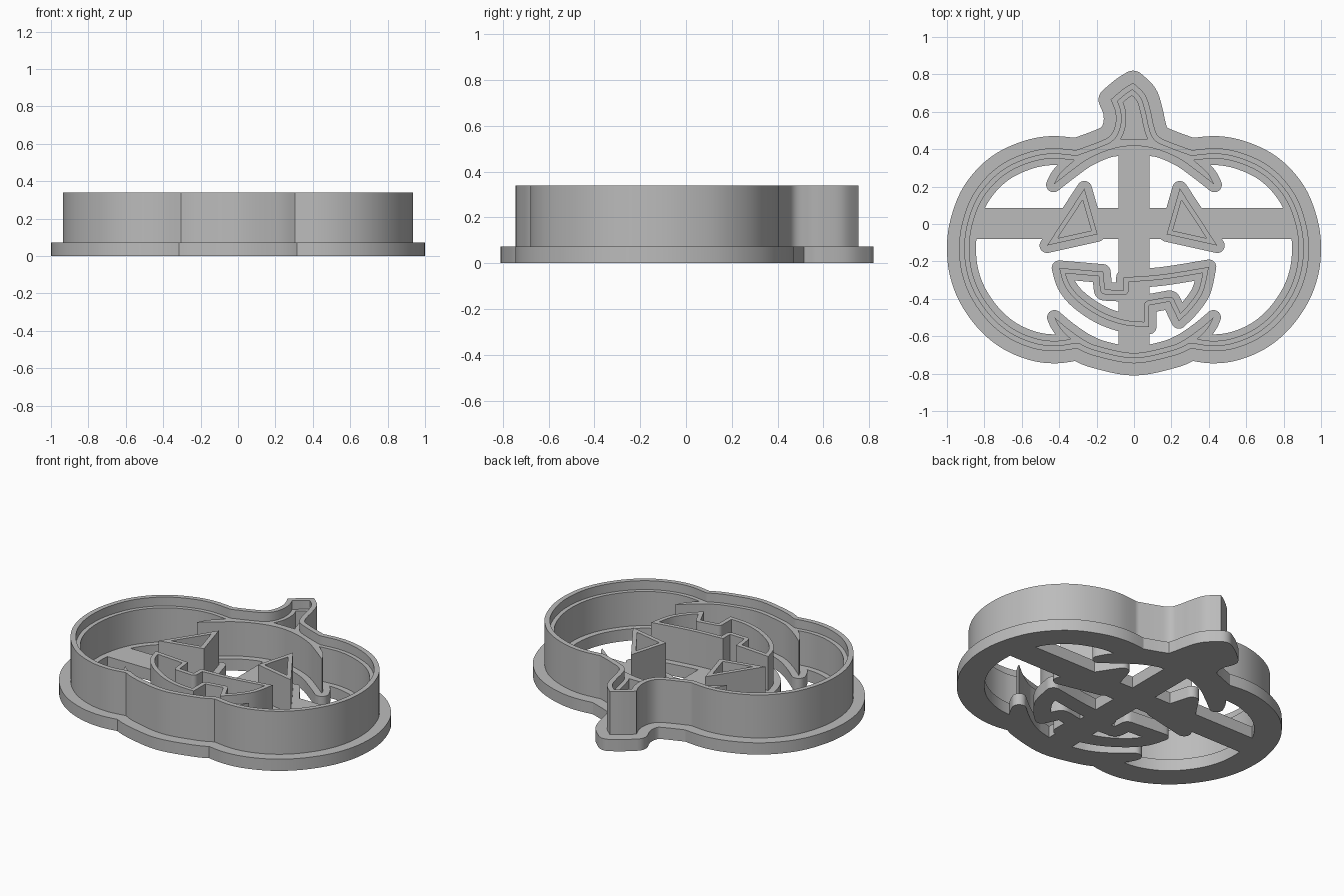
import bpy, bmesh, math
from mathutils import Vector
from mathutils.geometry import delaunay_2d_cdt, intersect_point_line

if "Cube" in bpy.data.objects:
    bpy.data.objects.remove(bpy.data.objects["Cube"])

grey = bpy.data.materials.new("plain grey")
grey.use_nodes = True
grey.diffuse_color = (0.5, 0.5, 0.5, 1)
grey.node_tree.nodes["Principled BSDF"].inputs["Base Color"].default_value = (0.5, 0.5, 0.5, 1)

BASE_TOP, STAMP_TOP, CUTTER_TOP = 0.073, 0.285, 0.34
WALL, FOOT = 0.026, 0.04
STEPS = 6


def flip(points, centre=0.0):
    """Mirror a run of points left to right, keeping the turning direction."""
    return [(2 * centre - x, y) for x, y in reversed(points)]


def outline(*runs):
    """Join runs of points into a closed loop: smooth in each run, sharp between runs."""
    loop = []
    for run in runs:
        p = [Vector(q) for q in run]
        p = [p[0]] + p + [p[-1]]
        for a, b, c, d in zip(p, p[1:], p[2:], p[3:]):
            for i in range(STEPS):
                t = i / STEPS
                loop.append(0.5 * (2 * b + (c - a) * t + (2 * a - 5 * b + 4 * c - d) * t ** 2
                                   + (3 * b - a - 3 * c + d) * t ** 3))
    area = sum(a.x * b.y - b.x * a.y for a, b in zip(loop, loop[1:] + loop[:1]))
    return loop if area > 0 else loop[::-1]


def straight(*corners):
    """Closed loop with straight sides."""
    return outline(*zip(corners, corners[1:] + corners[:1]))


def gap(point, loop):
    """Distance from a point to a loop."""
    best = 9.0
    for a, b in zip(loop, loop[1:] + loop[:1]):
        q, t = intersect_point_line(point, a, b)
        q = Vector(q[:2]) if 0 <= t <= 1 else (a if t < 0 else b)
        best = min(best, (point - q).length)
    return best


def offset(loop, d):
    """Grow (d > 0) or shrink a loop, with round outer corners and crossed-over points dropped."""
    result = []
    for i, p in enumerate(loop):
        u = (p - loop[i - 1]).normalized()
        v = (loop[(i + 1) % len(loop)] - p).normalized()
        turn = math.atan2(u.x * v.y - u.y * v.x, u.dot(v))
        n = Vector((u.y, -u.x))
        if turn * d > 0 and abs(turn) > 0.25:
            count = max(2, round(abs(turn) / 0.25))
            for k in range(count + 1):
                a = turn * k / count
                result.append(p + d * Vector((n.x * math.cos(a) - n.y * math.sin(a),
                                              n.x * math.sin(a) + n.y * math.cos(a))))
        else:
            m = (n + Vector((v.y, -v.x))).normalized()
            result.append(p + m * d / max(0.2, math.cos(turn / 2)))
    return [q for q in result if gap(q, loop) > abs(d) - 0.002]


def inside(p, loop):
    odd = False
    for a, b in zip(loop, loop[1:] + loop[:1]):
        if (a.y > p.y) != (b.y > p.y) and p.x < a.x + (p.y - a.y) / (b.y - a.y) * (b.x - a.x):
            odd = not odd
    return odd


def plate(name, z0, z1, *shapes):
    """Extrude the merged area of several (outer loop, hole loop or None) shapes."""
    points, edges = [], []
    for loop in (l for shape in shapes for l in shape if l):
        first, n = len(points), len(loop)
        points += loop
        edges += [(first + i, first + (i + 1) % n) for i in range(n)]
    verts, _, tris, *_ = delaunay_2d_cdt(points, edges, [], 0, 1e-5)
    bm = bmesh.new()
    vs = [bm.verts.new((v.x, v.y, z0)) for v in verts]
    for tri in tris:
        c = sum((verts[i] for i in tri), Vector((0, 0))) / len(tri)
        if any(inside(c, o) and not (h and inside(c, h)) for o, h in shapes):
            bm.faces.new([vs[i] for i in tri])
    bmesh.ops.delete(bm, geom=[v for v in bm.verts if not v.link_faces], context='VERTS')
    top = bmesh.ops.extrude_face_region(bm, geom=bm.faces[:], use_keep_orig=True)["geom"]
    bmesh.ops.translate(bm, vec=(0, 0, z1 - z0),
                        verts=[g for g in top if isinstance(g, bmesh.types.BMVert)])
    bmesh.ops.recalc_face_normals(bm, faces=bm.faces[:])
    mesh = bpy.data.meshes.new(name)
    bm.to_mesh(mesh)
    bm.free()
    mesh.materials.append(grey)
    obj = bpy.data.objects.new(name, mesh)
    bpy.context.collection.objects.link(obj)
    bpy.ops.object.select_all(action='DESELECT')
    obj.select_set(True)
    bpy.context.view_layer.objects.active = obj
    bpy.ops.object.shade_smooth_by_angle(angle=math.radians(28))
    return obj


# Gourd outline: bottom bulge, side lobes and stem
bottom = [(-.305, -.665), (-.21, -.705), (0, -.745), (.21, -.705), (.305, -.665)]
side = [(.305, -.665), (.42, -.68), (.54, -.665), (.67, -.61), (.78, -.52), (.87, -.395),
        (.92, -.265), (.935, -.13), (.92, 0), (.87, .14), (.79, .25), (.69, .33),
        (.56, .385), (.44, .405), (.31, .395)]
stem_right = [(.31, .395), (.2, .435), (.13, .47), (.105, .53), (.09, .6), (.06, .69), (-.005, .755)]
stem_tip = [(-.005, .755), (-.06, .72), (-.125, .665)]
stem_left = [(-.125, .665), (-.1, .6), (-.1, .53), (-.13, .47), (-.2, .435), (-.31, .395)]
body_top = [(.31, .395), (.2, .435), (0, .46), (-.2, .435), (-.31, .395)]
gourd = outline(bottom, side, stem_right, stem_tip, stem_left, flip(side))
body = outline(bottom, side, body_top, flip(side))

# Curved ribs with pointed ends, above and below the face
rib_in = [(0, .418), (.12, .4), (.24, .35), (.34, .28), (.43, .21)]
rib_out = [(.43, .21), (.4, .265), (.35, .315), (.29, .36), (.2, .4), (.08, .455)]
upper_rib = outline(flip(rib_in)[:-1] + rib_in, rib_out,
                    [(.08, .455), (-.08, .455)], flip(rib_out))
low_in = [(0, -.69), (.12, -.68), (.24, -.635), (.34, -.57), (.425, -.5)]
low_out = [(.425, -.5), (.4, -.55), (.35, -.605), (.29, -.64), (.2, -.69), (0, -.72)]
lower_rib = outline(flip(low_in)[:-1] + low_in, low_out, flip(low_out))

# Face
eye = [(.175, -.055), (.445, -.115), (.245, .19)]
left_eye = straight(*eye)
right_eye = straight(*flip(eye, -0.01))
mouth_top = [(.4, -.23), (.15, -.27), (-.055, -.285)]
notch = [(-.055, -.285), (-.055, -.355), (-.155, -.35), (-.165, -.255), (-.4, -.235)]
mouth_low = [(-.4, -.235), (-.37, -.33), (-.3, -.415), (-.18, -.495), (-.05, -.54), (.08, -.55)]
tooth = [(.08, -.55), (.08, -.435), (.19, -.415), (.24, -.52)]
cheek = [(.24, -.52), (.31, -.45), (.37, -.36), (.4, -.23)]
mouth = outline(mouth_top, *zip(notch, notch[1:]), mouth_low, *zip(tooth, tooth[1:]), cheek)


def bar(x, y0, y1):
    return straight((-x, y0), (x, y0), (x, y1), (-x, y1))


# Flat base: flange, cross bars and feet of the stamp walls
plate("base", 0, BASE_TOP,
      (offset(gourd, .065), offset(body, -.09)),
      (bar(.083, -.68, .42), None), (bar(.87, -.08, .085), None),
      (offset(upper_rib, FOOT), None), (offset(lower_rib, FOOT), None),
      (offset(left_eye, FOOT), None), (offset(right_eye, FOOT), None),
      (offset(mouth, FOOT), offset(mouth, -.06)))

# Upright walls, sunk slightly into the base
sunk = BASE_TOP - 0.01
plate("cutter_wall", sunk, CUTTER_TOP, (gourd, offset(gourd, -.03)))
plate("outline_stamp", sunk, STAMP_TOP, (offset(gourd, -.02), offset(gourd, -.055)),
      (upper_rib, None), (lower_rib, None))
for name, loop in (("left_eye", left_eye), ("right_eye", right_eye), ("mouth", mouth)):
    plate(name + "_stamp", sunk, STAMP_TOP, (loop, offset(loop, -WALL)))
